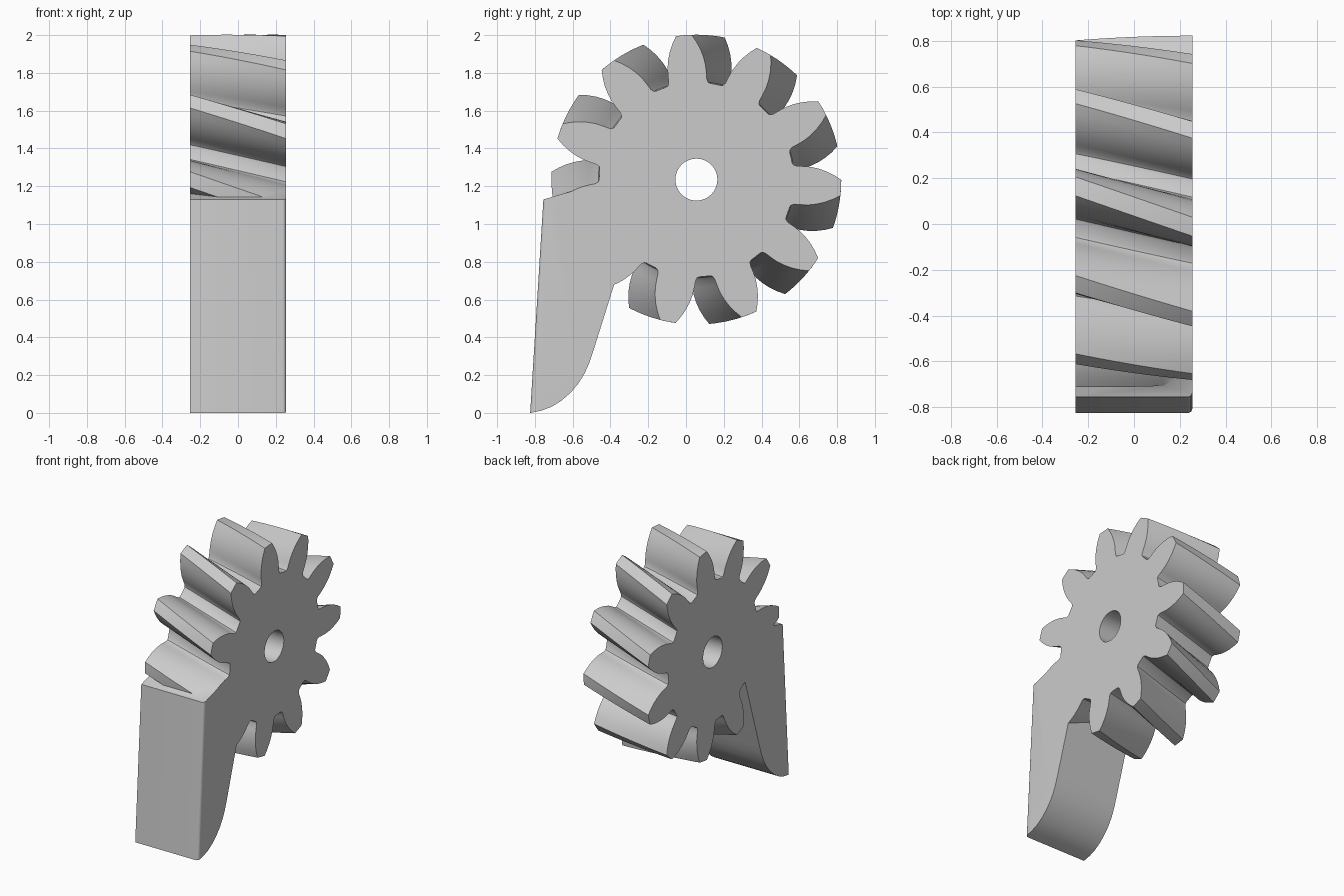
import bpy, bmesh, math

if "Cube" in bpy.data.objects:
    bpy.data.objects.remove(bpy.data.objects["Cube"])

HALF = 0.255                 # half thickness along x
CY, CZ = 0.055, 1.235        # gear axis
TEETH, FIRST, TWIST = 11, 95.0, -13.2

grey = bpy.data.materials.new("plain grey")
grey.diffuse_color = (0.6, 0.6, 0.6, 1)
grey.use_nodes = True
grey.node_tree.nodes["Principled BSDF"].inputs["Base Color"].default_value = grey.diffuse_color


def loft(name, rings):
    """Closed solid through a list of matching rings, capped at both ends."""
    bm = bmesh.new()
    loops = [[bm.verts.new(p) for p in ring] for ring in rings]
    n = len(rings[0])
    for a, b in zip(loops, loops[1:]):
        for i in range(n):
            j = (i + 1) % n
            bm.faces.new((a[i], a[j], b[j], b[i]))
    bm.faces.new(loops[0][::-1])
    bm.faces.new(loops[-1])
    bmesh.ops.recalc_face_normals(bm, faces=bm.faces)
    mesh = bpy.data.meshes.new(name)
    bm.to_mesh(mesh)
    bm.free()
    mesh.materials.append(grey)
    ob = bpy.data.objects.new(name, mesh)
    bpy.context.collection.objects.link(ob)
    return ob


def combine(target, other, operation):
    bpy.context.view_layer.objects.active = target
    mod = target.modifiers.new(operation.lower(), 'BOOLEAN')
    mod.operation, mod.object, mod.solver = operation, other, 'EXACT'
    bpy.ops.object.modifier_apply(modifier=mod.name)
    bpy.data.objects.remove(other)


def around(x, r, degrees):
    a = math.radians(degrees)
    return (x, CY + r * math.cos(a), CZ + r * math.sin(a))


# Helical gear: half tooth flank as (radius, half angle), mirrored and repeated
flank = [(0.515, 13.2), (0.519, 11.9), (0.535, 10.9), (0.57, 10.3), (0.61, 9.5),
         (0.65, 8.3), (0.69, 6.8), (0.73, 5.0), (0.767, 3.1)]
tooth = [(r, -a) for r, a in flank] + [(0.767, 0)] + [(r, a) for r, a in reversed(flank)]
LAYERS = 12
rings = []
for k in range(LAYERS + 1):
    t = k / LAYERS
    rings.append([around(HALF - 2 * HALF * t, r, FIRST + TWIST * t + i * 360 / TEETH + a)
                  for i in range(TEETH) for r, a in tooth])
gear = loft("gear_with_arm", rings)

# Arm: side profile (y, z) running up into the gear body
profile = [(-0.825, 0.0), (-0.755, 1.13), (-0.46, 1.215), (-0.25, 1.20), (-0.25, 1.08),
           (-0.31, 0.905), (-0.385, 0.665), (-0.49, 0.33), (-0.51, 0.27), (-0.537, 0.208),
           (-0.57, 0.155), (-0.61, 0.108), (-0.66, 0.064), (-0.71, 0.033), (-0.765, 0.012)]
arm = loft("arm", [[(x, y, z) for y, z in profile] for x in (HALF, -HALF)])

# Rounded front edge on the right side of the arm
bm = bmesh.new()
bm.from_mesh(arm.data)
edge = [e for e in bm.edges
        if all(v.co.x > 0 and v.co.y < -0.7 and not 0.005 < v.co.z < 0.5 for v in e.verts)
        and e.calc_length() > 1]
bmesh.ops.bevel(bm, geom=edge, offset=0.02, segments=4, profile=0.5, affect='EDGES')
bm.to_mesh(arm.data)
bm.free()
combine(gear, arm, 'UNION')

# Axle hole
bore = loft("bore_cutter", [[around(x, 0.111, i * 360 / 48) for i in range(48)]
                            for x in (HALF + 0.1, -HALF - 0.1)])
combine(gear, bore, 'DIFFERENCE')

gear.select_set(True)
bpy.context.view_layer.objects.active = gear
bpy.ops.object.shade_smooth_by_angle(angle=math.radians(30))
